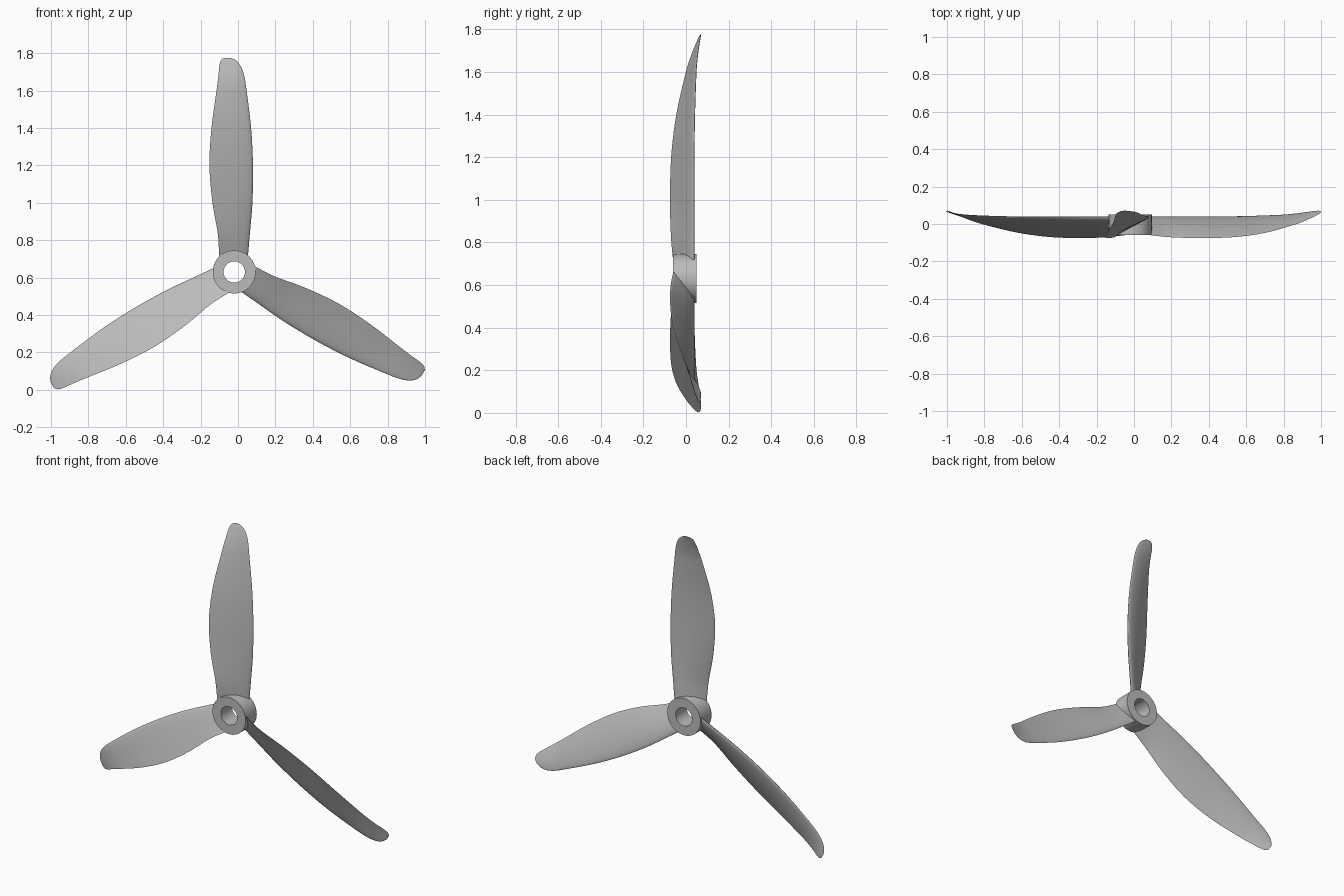
import bpy, bmesh, math
from mathutils import Vector

cube = bpy.data.objects.get("Cube")
if cube:
    bpy.data.objects.remove(cube)

HUB_CENTRE = Vector((-0.02, 0, 0.63))
BLADES = 3

grey = bpy.data.materials.new("plain_grey")
grey.use_nodes = True
colour = (0.5, 0.5, 0.5, 1)
grey.diffuse_color = colour
grey.node_tree.nodes["Principled BSDF"].inputs["Base Color"].default_value = colour


def finish(bm, name, angle):
    """Turn a bmesh into a smooth shaded object with the grey material."""
    bmesh.ops.recalc_face_normals(bm, faces=bm.faces)
    mesh = bpy.data.meshes.new(name)
    bm.to_mesh(mesh)
    bm.free()
    mesh.materials.append(grey)
    obj = bpy.data.objects.new(name, mesh)
    obj.location = HUB_CENTRE
    bpy.context.collection.objects.link(obj)
    bpy.ops.object.select_all(action="DESELECT")
    obj.select_set(True)
    bpy.context.view_layer.objects.active = obj
    bpy.ops.object.shade_smooth_by_angle(angle=math.radians(angle))
    return obj


def skin(bm, rings, closed):
    """Bridge neighbouring vertex rings with quads."""
    count = len(rings)
    for i in range(count if closed else count - 1):
        a, b = rings[i], rings[(i + 1) % count]
        for j in range(len(a)):
            k = (j + 1) % len(a)
            bm.faces.new((a[j], a[k], b[k], b[j]))


def catmull(p, q, r, s, t):
    """Smooth blend between stations q and r."""
    return [0.5 * (2 * b + (c - a) * t + (2 * a - 5 * b + 4 * c - d) * t * t
                   + (3 * b - a - 3 * c + d) * t ** 3)
            for a, b, c, d in zip(p, q, r, s)]


# Hub: a turned ring with a through bore
def build_hub(outer=0.115, bore=0.057, front=-0.06, back=0.05, sides=64):
    bm = bmesh.new()
    profile = [(bore, front), (outer, front), (outer, back), (bore, back)]
    rings = []
    for i in range(sides):
        a = math.tau * i / sides
        rings.append([bm.verts.new((r * math.cos(a), y, r * math.sin(a)))
                      for r, y in profile])
    skin(bm, rings, True)
    return finish(bm, "hub", 35)


# Blade stations: radius, trailing x, trailing y, leading x, leading y, thickness
STATIONS = [
    (.07, -.082, -.058, .072, .038, .026),
    (.20, -.088, -.070, .083, .038, .025),
    (.37, -.117, -.074, .097, .038, .024),
    (.57, -.133, -.069, .100, .038, .022),
    (.77, -.122, -.045, .090, .041, .018),
    (.97, -.095, .000, .066, .048, .013),
    (1.05, -.085, .025, .053, .055, .010),
    (1.10, -.080, .045, .035, .062, .007),
    (1.13, -.072, .058, .010, .067, .005),
    (1.145, -.055, .067, -.020, .070, .003),
]


def section(station, steps=12):
    """Aerofoil outline, round at the leading edge and thin at the trailing edge."""
    radius, tx, ty, lx, ly, thick = station
    lead, trail = Vector((lx, ly)), Vector((tx, ty))
    chord = trail - lead
    normal = Vector((chord.y, -chord.x)).normalized()
    points = []
    for side in (1, -1):
        for i in range(steps):
            f = i / steps if side > 0 else 1 - i / steps
            u = (1 - math.cos(math.pi * f)) / 2
            half = thick * (1.3 * math.sqrt(u) * (1 - u) + 0.04 * u)
            camber = thick * u * (1 - u)
            p = lead + chord * u + normal * (camber + side * half)
            points.append(Vector((p.x, p.y, radius)))
    return points


def build_blade(index, substeps=5):
    bm = bmesh.new()
    last = len(STATIONS) - 1
    rows = []
    for i in range(last):
        around = [STATIONS[min(max(i + o, 0), last)] for o in (-1, 0, 1, 2)]
        rows += [catmull(*around, s / substeps) for s in range(substeps)]
    rows.append(STATIONS[last])
    rings = [[bm.verts.new(p) for p in section(row)] for row in rows]
    skin(bm, rings, False)
    for end in (rings[0], rings[-1]):
        bm.faces.new(end)
    blade = finish(bm, f"blade_{index + 1}", 50)
    blade.rotation_euler.y = math.tau * index / BLADES


build_hub()
for n in range(BLADES):
    build_blade(n)
